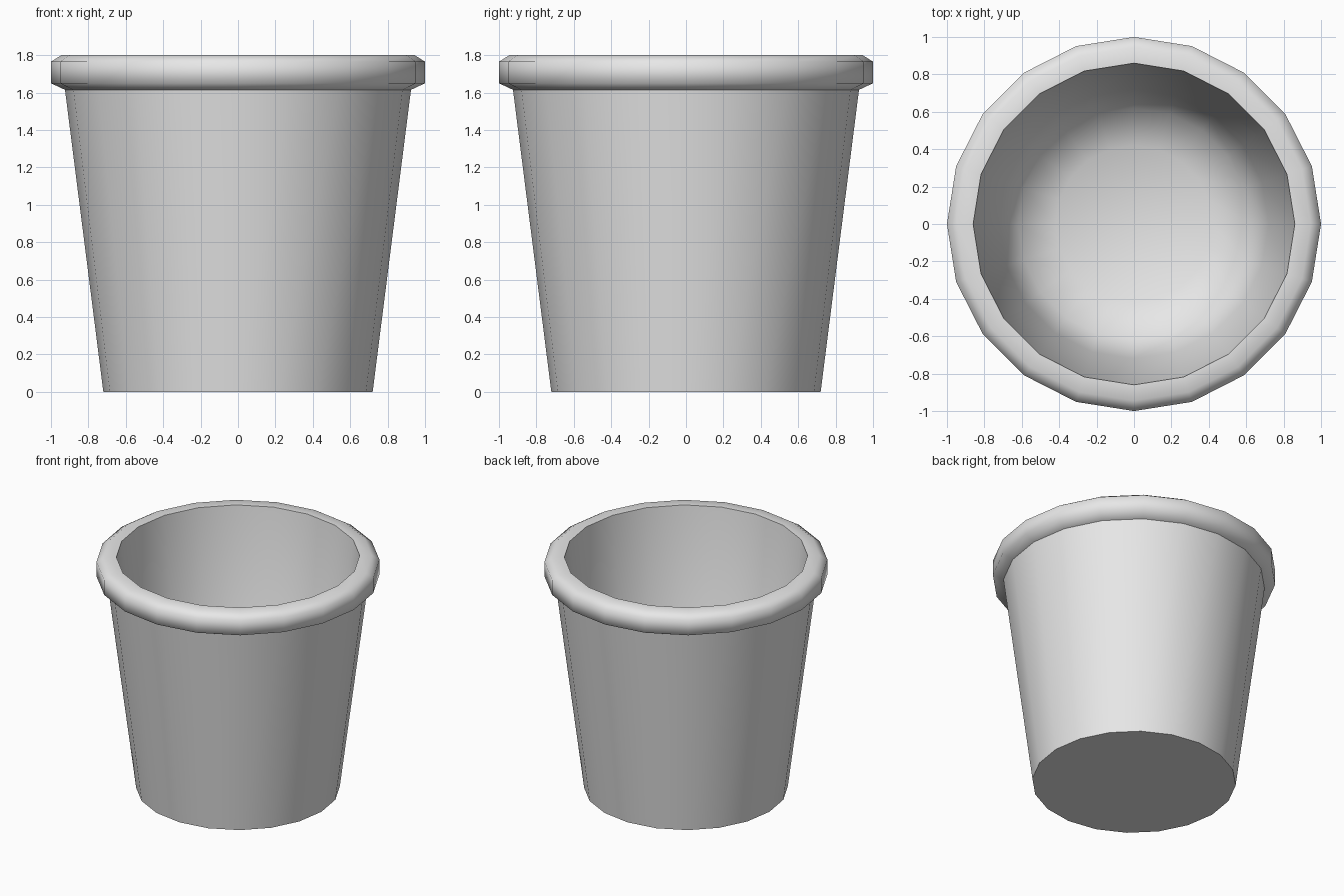
import bpy, bmesh
from math import cos, sin, pi

cube = bpy.data.objects.get("Cube")
if cube:
    bpy.data.objects.remove(cube)

SIDES = 20

# Plain light grey for the whole pot
grey = bpy.data.materials.new("light_grey")
grey.use_nodes = True
colour = (0.8, 0.8, 0.8, 1.0)
grey.diffuse_color = colour
shader = next(n for n in grey.node_tree.nodes if n.type == 'BSDF_PRINCIPLED')
shader.inputs["Base Color"].default_value = colour

# Half section (radius, height, crisp ring) from the base, over the rim, to the inner floor
profile = [
    (0.72, 0.0, True),
    (0.925, 1.615, True),
    (1.0, 1.65, False),
    (1.0, 1.765, False),
    (0.945, 1.8, False),
    (0.86, 1.8, True),
    (0.72, 0.4, False),
    (0.62, 0.2, False),
    (0.42, 0.1, False),
]


def ring_edges(bm, ring):
    return [bm.edges.get((ring[i], ring[(i + 1) % SIDES])) for i in range(SIDES)]


def lathe(name, section, floor_height):
    bm = bmesh.new()
    rings = []
    for r, z, _ in section:
        rings.append([bm.verts.new((r * cos(2 * pi * i / SIDES),
                                    r * sin(2 * pi * i / SIDES), z))
                      for i in range(SIDES)])
    # Walls and rim
    for a, b in zip(rings, rings[1:]):
        for i in range(SIDES):
            j = (i + 1) % SIDES
            bm.faces.new((a[i], a[j], b[j], b[i]))
    # Flat underside and fanned inner floor
    bm.faces.new(rings[0][::-1])
    centre = bm.verts.new((0, 0, floor_height))
    for i in range(SIDES):
        bm.faces.new((rings[-1][i], rings[-1][(i + 1) % SIDES], centre))
    # Smooth shading with crisp rings
    for f in bm.faces:
        f.smooth = True
    for ring, (_, _, crisp) in zip(rings, section):
        if crisp:
            for e in ring_edges(bm, ring):
                e.smooth = False
    bmesh.ops.recalc_face_normals(bm, faces=bm.faces[:])
    mesh = bpy.data.meshes.new(name)
    bm.to_mesh(mesh)
    bm.free()
    mesh.materials.append(grey)
    obj = bpy.data.objects.new(name, mesh)
    bpy.context.scene.collection.objects.link(obj)
    return obj


lathe("pot", profile, 0.08)
